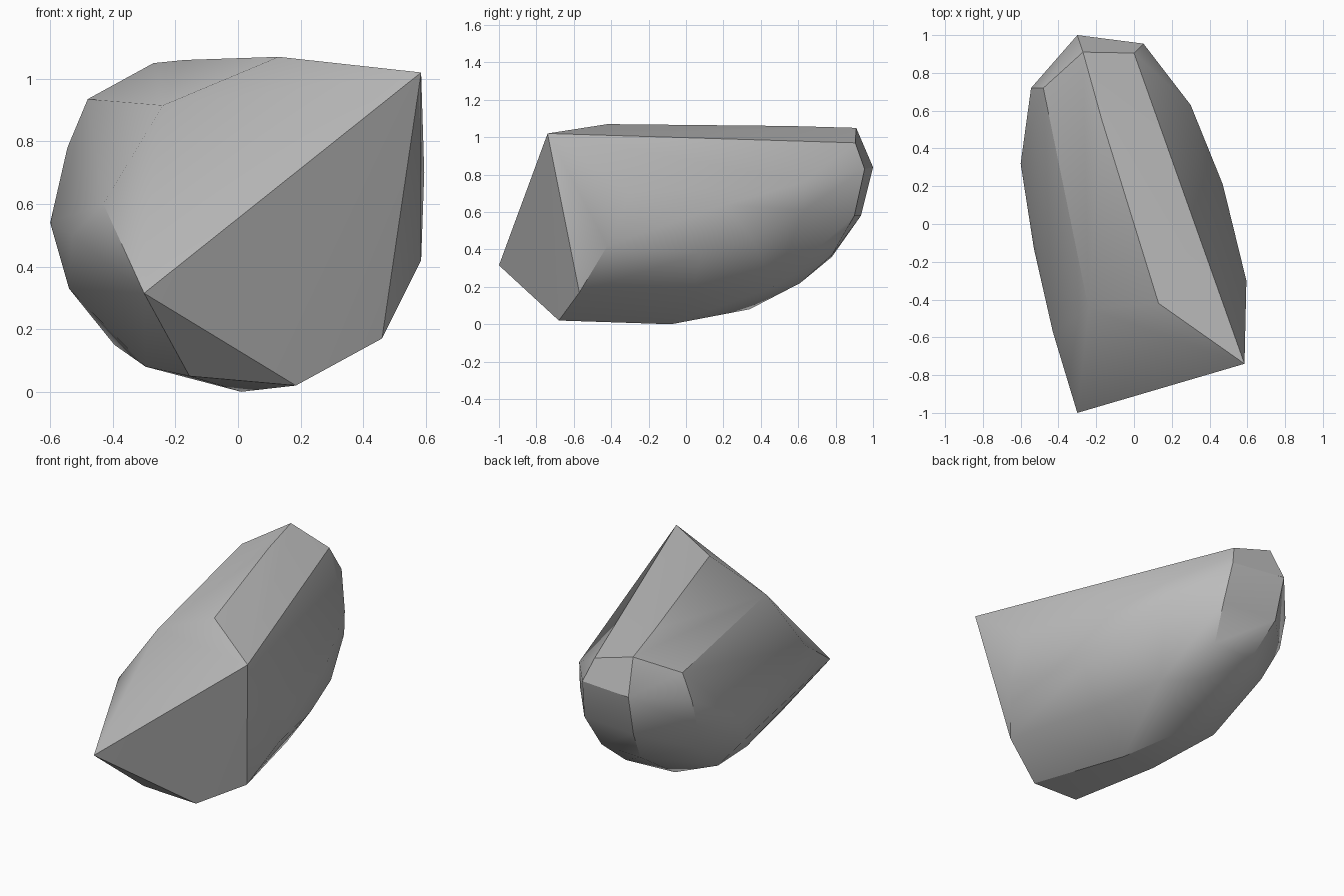
import bpy
import bmesh
import math

# Remove the default object
default_cube = bpy.data.objects.get("Cube")
if default_cube:
    bpy.data.objects.remove(default_cube, do_unlink=True)


def make_material(name, colour):
    """Flat material with matching viewport and render colour."""
    material = bpy.data.materials.new(name)
    material.use_nodes = True
    material.diffuse_color = colour
    shader = material.node_tree.nodes["Principled BSDF"]
    shader.inputs["Base Color"].default_value = colour
    shader.inputs["Roughness"].default_value = 0.8
    return material


def make_hull(name, corner_groups, material):
    """Wrap a chiselled stone skin around groups of corners."""
    bm = bmesh.new()
    for corners in corner_groups:
        for corner in corners:
            bm.verts.new(corner)
    result = bmesh.ops.convex_hull(bm, input=bm.verts[:])
    loose = set(result["geom_interior"]) | set(result["geom_unused"])
    loose = [v for v in loose if isinstance(v, bmesh.types.BMVert) and v.is_valid]
    bmesh.ops.delete(bm, geom=loose, context="VERTS")
    # Merge triangles of the same broken face
    bmesh.ops.dissolve_limit(bm, angle_limit=math.radians(1.5),
                             verts=bm.verts[:], edges=bm.edges[:])
    bmesh.ops.recalc_face_normals(bm, faces=bm.faces[:])
    mesh = bpy.data.meshes.new(name)
    bm.to_mesh(mesh)
    bm.free()
    mesh.materials.append(material)
    stone = bpy.data.objects.new(name, mesh)
    bpy.context.collection.objects.link(stone)
    return stone


# Broken front face
front_face = [
    (0.585, -0.74, 1.02), (-0.3, -1, 0.315), (0.185, -0.68, 0.02),
    (0.46, -0.57, 0.17), (-0.155, -0.71, 0.05),
]
# Top ridge and its shoulder
top_ridge = [
    (0.13, -0.42, 1.07), (-0.17, 0.55, 1.06), (-0.27, 0.91, 1.05),
    (-0.24, -0.45, 0.915), (-0.48, 0.72, 0.935), (0, 0.905, 0.97),
]
# Narrow facet strip wrapping the back tip
back_tip = [
    (-0.3, 1, 0.84), (-0.29, 0.935, 0.58), (-0.23, 0.78, 0.36),
    (0.05, 0.955, 0.83), (0.075, 0.9, 0.58), (0.04, 0.78, 0.37),
]
# Rounded flank on the right
right_flank = [
    (-0.43, -0.57, 0.6), (-0.53, -0.13, 0.5), (-0.6, 0.32, 0.54),
    (-0.54, 0.18, 0.33), (-0.545, 0.72, 0.78), (-0.545, 0.67, 0.6),
    (-0.48, 0.58, 0.41), (-0.395, 0.25, 0.15),
]
# Rounded flank on the left
left_flank = [
    (0.585, -0.42, 0.42), (0.595, -0.3, 0.7), (0.47, 0.21, 0.64),
    (0.3, 0.63, 0.76), (0.295, 0.63, 0.61), (0.45, 0.08, 0.38),
    (0.4, 0.35, 0.46),
]
# Rounded underside
underside = [
    (0.01, -0.08, 0), (-0.295, -0.18, 0.08), (-0.16, 0.34, 0.08),
    (-0.01, 0.61, 0.22), (0.31, 0.04, 0.165), (0.19, 0.47, 0.2),
]

grey_stone = make_material("grey stone", (0.5, 0.5, 0.5, 1))
rock = make_hull(
    "rock",
    [front_face, top_ridge, back_tip, right_flank, left_flank, underside],
    grey_stone,
)

# Smooth the worn flanks, keep the broken edges sharp
bpy.ops.object.select_all(action="DESELECT")
rock.select_set(True)
bpy.context.view_layer.objects.active = rock
bpy.ops.object.shade_smooth_by_angle(angle=math.radians(30))
